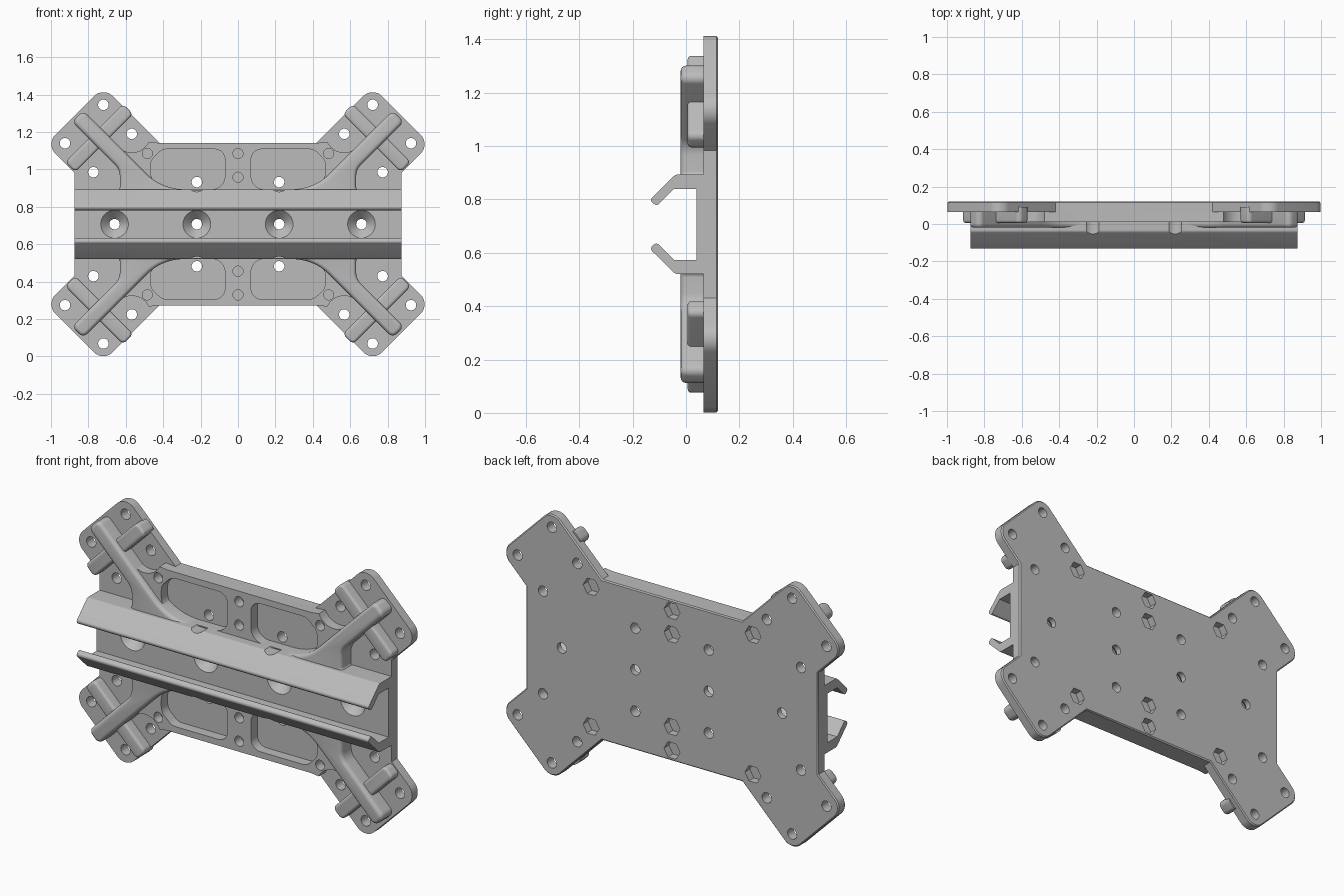
import bpy, bmesh, math
from mathutils import Vector

if "Cube" in bpy.data.objects:
    bpy.data.objects.remove(bpy.data.objects["Cube"], do_unlink=True)

ZC = 0.707          # height of the symmetry plane
BACK, FACE = 0.12, 0.065   # plate back and front

grey = bpy.data.materials.new("plain_grey")
grey.diffuse_color = (0.5, 0.5, 0.5, 1)
grey.use_nodes = True
grey.node_tree.nodes["Principled BSDF"].inputs["Base Color"].default_value = (0.5, 0.5, 0.5, 1)


def fillet(points, steps=7):
    """Round polygon corners; each point is (a, b) or (a, b, radius)."""
    out = []
    n = len(points)
    for i, p in enumerate(points):
        here = Vector(p[:2])
        if len(p) < 3:
            out.append(here)
            continue
        d1 = (Vector(points[i - 1][:2]) - here).normalized()
        d2 = (Vector(points[(i + 1) % n][:2]) - here).normalized()
        half = d1.angle(d2) / 2
        centre = here + (d1 + d2).normalized() * p[2] / math.sin(half)
        reach = p[2] / math.tan(half)
        v1, v2 = here + d1 * reach - centre, here + d2 * reach - centre
        for k in range(steps + 1):
            t = k / steps
            out.append(centre + v1.lerp(v2, t).normalized() * p[2])
    return out


def circle(x, z, r, n=32):
    return [(x + r * math.cos(math.tau * i / n), z + r * math.sin(math.tau * i / n)) for i in range(n)]


def flip(points, sx, sz):
    return [(p[0] * sx, p[1] * sz) + tuple(p[2:]) for p in points]


def prism(bm, points, y0, y1, shrink=1.0):
    """Extrude an outline in x and z from y0 to y1; shrink scales the far end."""
    mid = sum((Vector(p) for p in points), Vector((0, 0))) / len(points)
    rings = []
    for y, s in ((y0, 1), (y1, shrink)):
        flat = [mid + (Vector(p) - mid) * s for p in points]
        rings.append([bm.verts.new((q.x, y, q.y + ZC)) for q in flat])
    a, b = rings
    faces = [bm.faces.new(a), bm.faces.new(b)]
    n = len(a)
    for i in range(n):
        j = (i + 1) % n
        faces.append(bm.faces.new((a[i], a[j], b[j], b[i])))
    bmesh.ops.recalc_face_normals(bm, faces=faces)


def round_rim(bm, y, size, segments):
    rim = [e for e in bm.edges if all(abs(v.co.y - y) < 1e-5 for v in e.verts)]
    bmesh.ops.bevel(bm, geom=rim, offset=size, segments=segments, profile=0.5, affect='EDGES')


def finish(bm, name):
    mesh = bpy.data.meshes.new(name)
    bm.to_mesh(mesh)
    bm.free()
    obj = bpy.data.objects.new(name, mesh)
    bpy.context.collection.objects.link(obj)
    mesh.materials.append(grey)
    return obj


def carve(obj, cutter_mesh):
    cutter = finish(cutter_mesh, "cutter")
    cutter.hide_render = True
    mod = obj.modifiers.new("cut", 'BOOLEAN')
    mod.operation, mod.solver, mod.object = 'DIFFERENCE', 'EXACT', cutter
    bpy.context.view_layer.objects.active = obj
    bpy.ops.object.modifier_apply(modifier=mod.name)
    bpy.data.objects.remove(cutter, do_unlink=True)


QUADS = [(1, 1), (-1, 1), (-1, -1), (1, -1)]
parts = []
CHANNEL_X = (-0.66, -0.22, 0.22, 0.66)
NUTS = [(0, 0.378), (0, 0.251), (0.485, 0.378), (-0.485, 0.378)]


def countersinks(bm):
    for x in CHANNEL_X:
        prism(bm, circle(x, 0, 0.028), 0.03, 0.2)
        prism(bm, circle(x, 0, 0.077), 0.037, 0.088, 0.36)


# Base plate: four diagonal feet on a rectangle
arm = [(0.42, 0.435), (0.72, 0.735, 0.07), (1.027, 0.428, 0.07), (0.875, 0.276)]
outline = []
for i, (sx, sz) in enumerate(QUADS):
    corner = flip(arm, sx, sz)
    outline += corner[::-1] if i % 2 == 0 else corner
bm = bmesh.new()
prism(bm, fillet(outline), FACE, BACK)
round_rim(bm, BACK, 0.006, 1)
plate = finish(bm, "base_plate")

cut = bmesh.new()
for sx, sz in QUADS:
    for x, z in ((0.72, 0.638), (0.925, 0.433), (0.568, 0.483), (0.773, 0.278), (0.22, 0.225)):
        prism(cut, circle(x * sx, z * sz, 0.028), 0, 0.2)
for sz in (1, -1):
    for x, z in NUTS:
        prism(cut, circle(x, z * sz, 0.048, 6), 0.078, 0.2)
for x in CHANNEL_X:
    prism(cut, circle(x, 0, 0.028), 0, 0.08)
    prism(cut, circle(x, 0, 0.028), 0.08, 0.2)
carve(plate, cut)
cut = bmesh.new()
for x in CHANNEL_X:
    prism(cut, circle(x, 0, 0.077), 0.037, 0.088, 0.36)
carve(plate, cut)
parts.append(plate)

# Clamping channel: C profile in y and z run along x
lip = [(FACE, 0.186), (-0.04, 0.186, 0.02), (-0.138, 0.09, 0.014), (-0.11, 0.068, 0.014),
       (-0.045, 0.133), (0.04, 0.133)]
profile = fillet(lip + flip(lip[::-1], 1, -1))
bm = bmesh.new()
ends = [[bm.verts.new((x, p.x, p.y + ZC)) for p in profile] for x in (-0.875, 0.875)]
for ring in ends:
    bm.faces.new(ring)
for i in range(len(profile)):
    j = (i + 1) % len(profile)
    bm.faces.new((ends[0][i], ends[0][j], ends[1][j], ends[1][i]))
bmesh.ops.recalc_face_normals(bm, faces=bm.faces[:])
channel = finish(bm, "clamping_channel")
cut = bmesh.new()
for sx, sz in QUADS:
    prism(cut, circle(0.22 * sx, 0.225 * sz, 0.052), -0.2, 0.2)
for x in CHANNEL_X:
    prism(cut, circle(x, 0, 0.077), 0.037, 0.088, 0.36)
carve(channel, cut)
parts.append(channel)

# Raised frames with pockets, above and below the channel
scoop = [(0.568 + 0.1 * math.cos(math.radians(a)), 0.483 + 0.1 * math.sin(math.radians(a)))
         for a in range(205, 316, 10)]
side = [(0.43, 0.435)] + scoop + [(0.62, 0.38), (0.5, 0.18)]
pocket = [(0.07, 0.401, 0.055), (0.405, 0.401, 0.06), (0.467, 0.34, 0.06), (0.467, 0.25, 0.06),
          (0.4, 0.186, 0.04), (0.07, 0.186, 0.07)]
for label, sz in (("upper", 1), ("lower", -1)):
    bm = bmesh.new()
    prism(bm, fillet(flip(side, 1, sz) + flip(side[::-1], -1, sz)), 0.01, FACE)
    frame = finish(bm, label + "_frame")
    cut = bmesh.new()
    for sx in (1, -1):
        prism(cut, fillet(flip(pocket, sx, sz)), -0.1, 0.2)
    for x, z in NUTS:
        prism(cut, circle(x, z * sz, 0.027), -0.1, 0.2)
    carve(frame, cut)
    parts.append(frame)

# Diagonal ribs with flared roots, each crossed by a short bar
rib = [(0.852, 0.627, 0.025), (0.83, 0.605), (0.55, 0.325, 0.3), (0.4, 0.186, 0.18), (0.25, 0.186),
       (0.25, 0.165), (0.64, 0.165), (0.625, 0.2), (0.625, 0.275, 0.06), (0.905, 0.555, 0.025)]
rib = [(0.827, 0.607, 0.03), (0.415, 0.195, 0.28), (0.25, 0.183), (0.25, 0.165), (0.66, 0.165),
       (0.632, 0.19, 0.02), (0.632, 0.292, 0.08), (0.888, 0.548, 0.03)]
cx, cz, along, across = 0.742, 0.46, 0.155, 0.027
bar = [(cx - along - across, cz + along - across, 0.025), (cx - along + across, cz + along + across, 0.025),
       (cx + along + across, cz - along + across, 0.025), (cx + along - across, cz - along - across, 0.025)]
for sx, sz in QUADS:
    label = ("upper_" if sz > 0 else "lower_") + ("left_" if sx > 0 else "right_")
    for name, shape, front, soft in (("rib", rib, -0.02, 0.02), ("cross_bar", bar, 0.006, 0.014)):
        bm = bmesh.new()
        prism(bm, fillet(flip(shape, sx, sz)), front, 0.09)
        round_rim(bm, front, soft, 4)
        parts.append(finish(bm, label + name))

# Smooth rounded faces, keep hard edges
bpy.ops.object.select_all(action='DESELECT')
for obj in parts:
    obj.select_set(True)
bpy.context.view_layer.objects.active = parts[0]
bpy.ops.object.shade_smooth_by_angle(angle=math.radians(35))
